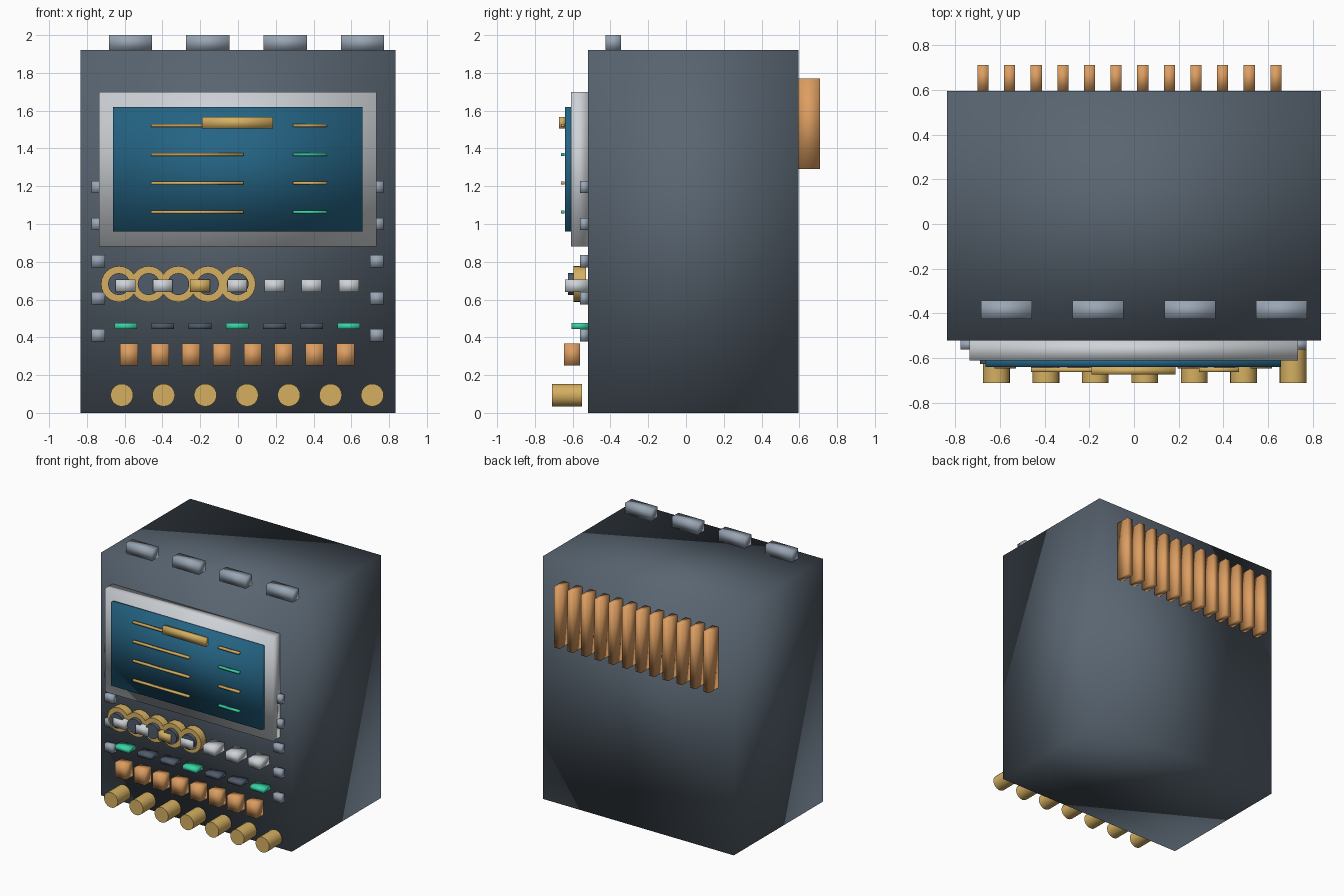
import bpy
import math

if "Cube" in bpy.data.objects:
    bpy.data.objects.remove(bpy.data.objects["Cube"], do_unlink=True)


def material(name, r, g, b):
    m = bpy.data.materials.new(name)
    m.use_nodes = True
    m.diffuse_color = (r, g, b, 1)
    m.node_tree.nodes["Principled BSDF"].inputs["Base Color"].default_value = (r, g, b, 1)
    return m


slate = material("slate", 0.10, 0.13, 0.165)
dark = material("dark_slate", 0.08, 0.105, 0.145)
steel = material("steel", 0.32, 0.38, 0.46)
silver = material("silver", 0.62, 0.65, 0.68)
gold = material("gold", 0.66, 0.43, 0.12)
copper = material("copper", 0.72, 0.34, 0.12)
teal = material("screen_blue", 0.018, 0.127, 0.23)
green = material("green", 0.04, 0.66, 0.38)


def finish(name, mat):
    ob = bpy.context.object
    ob.name = name
    ob.data.materials.append(mat)
    bpy.ops.object.transform_apply(location=False, rotation=True, scale=True)
    bpy.ops.object.shade_smooth()
    return ob


def box(name, mat, x, y, z):
    """Box from (min, max) pairs, with softly shaded sides."""
    spans = (x, y, z)
    bpy.ops.mesh.primitive_cube_add(size=1, location=[(a + b) / 2 for a, b in spans])
    bpy.context.object.scale = [b - a for a, b in spans]
    return finish(name, mat)


def around(c, width):
    return (c - width / 2, c + width / 2)


def knob(name, mat, x, z, radius, y):
    """Cylinder pointing to the front."""
    bpy.ops.mesh.primitive_cylinder_add(vertices=24, radius=radius, depth=y[1] - y[0],
                                        location=(x, sum(y) / 2, z),
                                        rotation=(math.pi / 2, 0, 0))
    finish(name, mat)
    bpy.ops.object.shade_smooth_by_angle(angle=math.radians(40))


FRONT = -0.52

# Cabinet, screen frame and screen
box("cabinet", slate, (-0.835, 0.835), (FRONT, 0.595), (0, 1.92))
box("screen_frame", silver, (-0.735, 0.732), (-0.61, FRONT), (0.88, 1.70))
box("screen", teal, (-0.663, 0.658), (-0.64, -0.60), (0.96, 1.62))

# Readout lines on the screen
for i in range(4):
    z = around(1.522 - 0.153 * i, 0.016)
    box("long_readout", gold, (-0.46, 0.03), (-0.662, -0.642), z)
    box("short_readout", green if i % 2 else gold, (0.29, 0.47), (-0.662, -0.642), z)
box("title_plate", gold, (-0.19, 0.185), (-0.672, -0.64), (1.505, 1.567))

# Lifting lugs on the roof
for i in range(4):
    box("roof_lug", steel, around(-0.57 + 0.41 * i, 0.228), (-0.425, -0.343), (1.92, 2.0))

# Cooling fins on the back
for i in range(12):
    box("cooling_fin", copper, around(-0.675 + 0.119 * i, 0.05), (0.595, 0.71), (1.29, 1.77))

# Bolts down both edges of the front
for x in (-0.74, 0.735):
    for i in range(5):
        box("edge_bolt", steel, around(x, 0.072), (-0.56, FRONT), around(1.195 - 0.196 * i, 0.064))

# Overlapping dials with dark centres
for i in range(5):
    x = -0.63 + 0.157 * i
    knob("dial_rim", gold, x, 0.682, 0.095, (-0.595, -0.53))
    knob("dial_centre", dark, x, 0.682, 0.058, (-0.625, -0.59))

# Toggle switches and indicator lights
for i in range(7):
    x = -0.595 + 0.197 * i
    box("toggle", gold if i == 2 else silver, around(x, 0.105), (-0.64, FRONT), (0.64, 0.705))
    box("indicator", dark if i % 3 else green, around(x, 0.12), (-0.605, FRONT), (0.443, 0.475))

# Square push buttons
for i in range(8):
    box("push_button", copper, around(-0.576 + 0.1635 * i, 0.095), (-0.645, -0.56), (0.25, 0.367))

# Row of round sockets along the bottom
for i in range(7):
    knob("round_socket", gold, -0.615 + 0.221 * i, 0.094, 0.06, (-0.71, -0.55))
